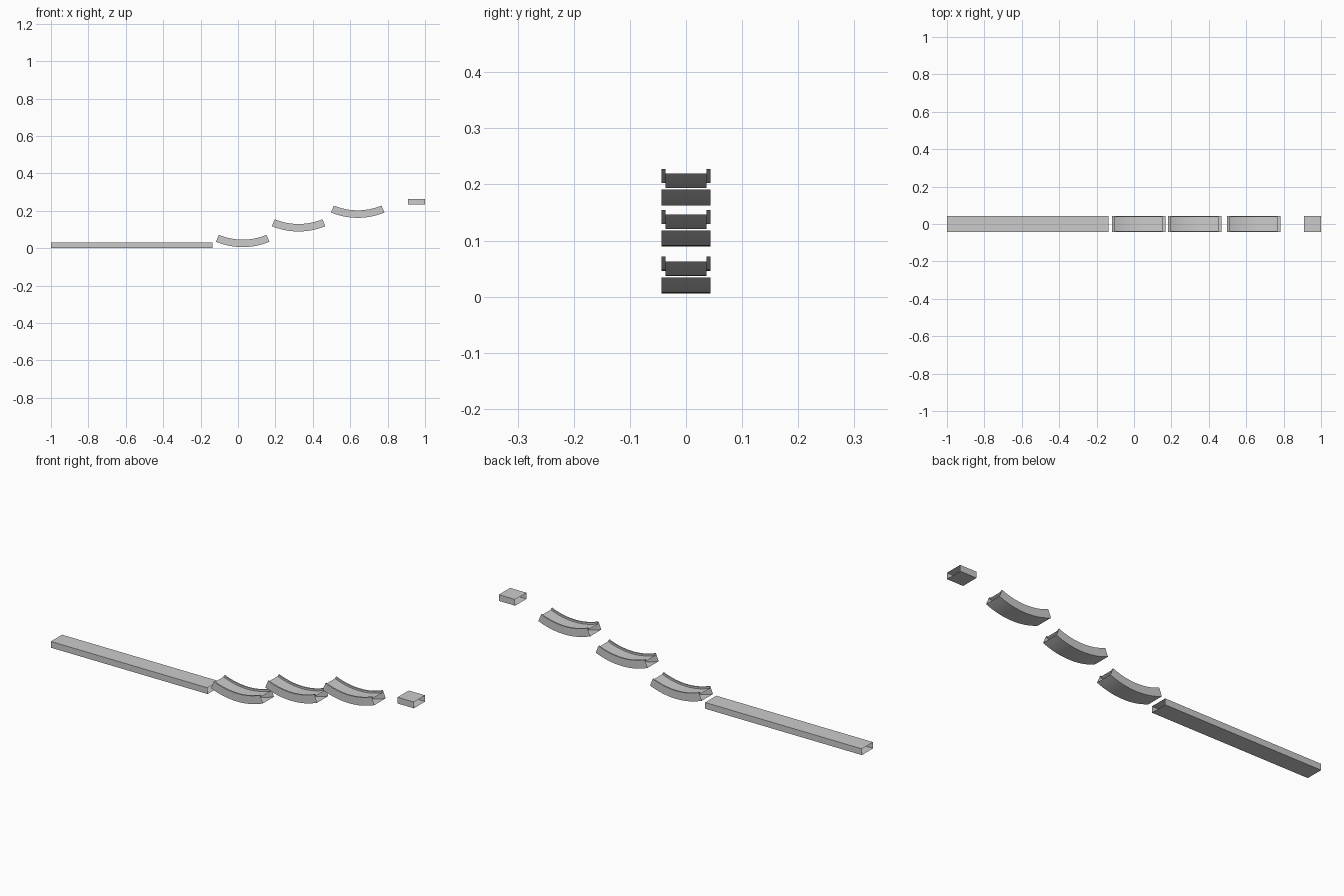
import bpy, bmesh
from math import sin, cos, radians

if "Cube" in bpy.data.objects:
    bpy.data.objects.remove(bpy.data.objects["Cube"])

W = 0.044        # half width of the track
T = 0.031        # height of the track body
RAIL_W, RAIL_H = 0.0075, 0.009
R, HALF = 0.373, radians(22.5)   # outer radius and half sweep of a dip

# open-ended cross-sections, (y, height), counter-clockwise seen from +x
BOX = [(-W, 0), (W, 0), (W, T), (-W, T)]
TOP = T + RAIL_H
CHANNEL = [(-W, 0), (W, 0), (W, TOP), (W - RAIL_W, TOP), (W - RAIL_W, T),
           (-W + RAIL_W, T), (-W + RAIL_W, TOP), (-W, TOP)]


def sweep(name, profile, stations):
    """Join copies of the profile along x; stations are functions (height) -> (x, z)."""
    bm = bmesh.new()
    rings = [[bm.verts.new((s(h)[0], y, s(h)[1])) for y, h in profile] for s in stations]
    n = len(profile)
    for a, b in zip(rings, rings[1:]):
        for i in range(n):
            j = (i + 1) % n
            bm.faces.new((a[i], a[j], b[j], b[i]))
    mesh = bpy.data.meshes.new(name)
    bm.to_mesh(mesh)
    bm.free()
    ob = bpy.data.objects.new(name, mesh)
    bpy.context.collection.objects.link(ob)
    return ob


def straight(name, x0, x1, z):
    return sweep(name, BOX, [lambda h, x=x: (x, z + h) for x in (x0, x1)])


def dip(name, cx, z, steps=16):
    angles = [-HALF + 2 * HALF * i / steps for i in range(steps + 1)]
    ob = sweep(name, CHANNEL, [
        lambda h, a=a: (cx + (R - h) * sin(a), z + R - (R - h) * cos(a)) for a in angles])
    bpy.ops.object.select_all(action='DESELECT')
    ob.select_set(True)
    bpy.context.view_layer.objects.active = ob
    bpy.ops.object.shade_smooth_by_angle(angle=radians(30))
    return ob


# long lower run and short upper platform
straight("lower_run", -1.0, -0.136, 0.0)
straight("upper_platform", 0.91, 1.0, 0.233)

# three railed dips stepping upward
for k, (cx, z) in enumerate([(0.025, 0.006), (0.324, 0.0895), (0.64, 0.1625)]):
    dip(f"curved_channel_{k + 1}", cx, z)
